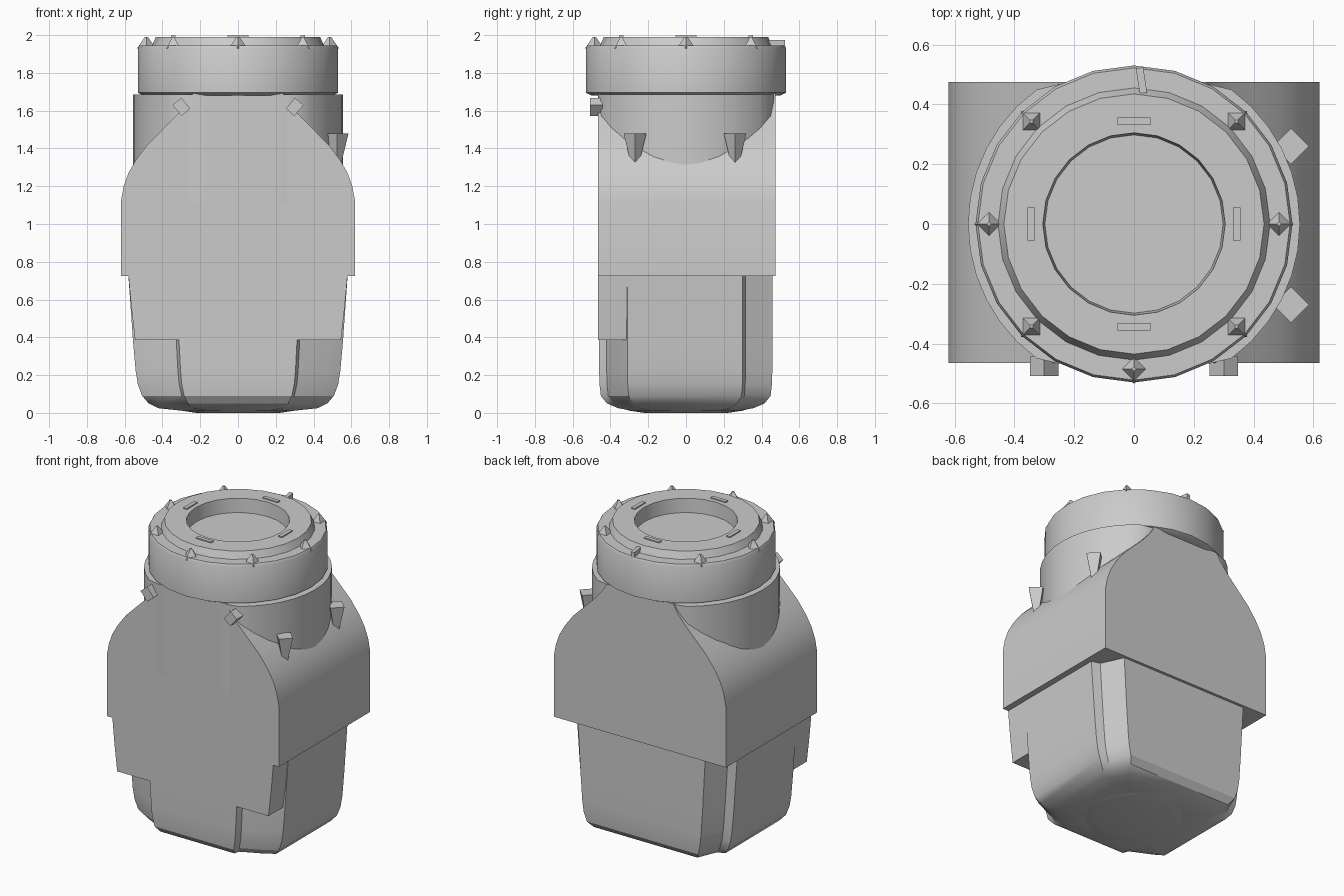
import bpy, bmesh, math
from mathutils import Vector, Matrix

cube = bpy.data.objects.get("Cube")
if cube:
    bpy.data.objects.remove(cube)

grey = bpy.data.materials.new("plain grey")
grey.use_nodes = True
GREY = (0.6, 0.6, 0.6, 1)
grey.diffuse_color = GREY
grey.node_tree.nodes["Principled BSDF"].inputs["Base Color"].default_value = GREY


def finish(bm, name, smooth=True):
    """Turn a bmesh into a named grey object."""
    bmesh.ops.recalc_face_normals(bm, faces=bm.faces)
    mesh = bpy.data.meshes.new(name)
    bm.to_mesh(mesh)
    bm.free()
    mesh.materials.append(grey)
    ob = bpy.data.objects.new(name, mesh)
    bpy.context.collection.objects.link(ob)
    if smooth:
        bpy.ops.object.select_all(action="DESELECT")
        ob.select_set(True)
        bpy.context.view_layer.objects.active = ob
        bpy.ops.object.shade_smooth_by_angle(angle=math.radians(28))
    return ob


def loft(name, rings, smooth=True):
    """Skin a stack of equal-length point rings and cap both ends."""
    bm = bmesh.new()
    rows = [[bm.verts.new(p) for p in ring] for ring in rings]
    for a, b in zip(rows, rows[1:]):
        for i in range(len(a)):
            j = (i + 1) % len(a)
            bm.faces.new((a[i], a[j], b[j], b[i]))
    bm.faces.new(rows[0])
    bm.faces.new(rows[-1])
    return finish(bm, name, smooth)


def mirrored(half):
    """Close a right-hand outline by mirroring it in x."""
    return half + [(-x, z) for x, z in reversed(half)]


def slab(name, half, y0, y1):
    """Extrude a symmetrical front outline along y."""
    outline = mirrored(half)
    return loft(name, [[(x, y, z) for x, z in outline] for y in (y0, y1)])


def circle(r, z, n, limit=9):
    pts = [(r * math.cos(2 * math.pi * i / n), r * math.sin(2 * math.pi * i / n)) for i in range(n)]
    return [(x, max(-limit, min(limit, y)), z) for x, y in pts]


# Arched shell running through the full depth
slab("arched_shell", [(0.62, 0.725), (0.62, 1.12), (0.605, 1.2), (0.58, 1.27), (0.54, 1.34),
                      (0.48, 1.42), (0.4, 1.5), (0.32, 1.58), (0.27, 1.64), (0.24, 1.69)],
     -0.465, 0.475)

# Front panel hanging below the shell
slab("front_panel", [(0.545, 0.385), (0.565, 0.56), (0.58, 0.73)], -0.465, -0.3)

# Lower body with notched corners, rounding under at the base
plan = [(0.32, -0.46), (0.335, -0.42), (0.5, -0.35), (0.57, -0.31),
        (0.57, 0.3), (0.515, 0.315), (0.475, 0.4), (0.45, 0.457)]
# height, width scale, depth scale
levels = [(0.01, 0.5, 0.6), (0.025, 0.74, 0.78), (0.05, 0.83, 0.91), (0.09, 0.89, 0.98), (0.15, 0.93, 0.995),
          (0.22, 0.95, 1), (0.38, 0.975, 1), (0.74, 1.02, 1)]
loft("lower_body", [[(x * w, y * d, z) for x, y in mirrored(plan)] for z, w, d in levels])

# Domed foot under the body
loft("base_foot", [circle(0.22, 0, 20), circle(0.3, 0.012, 20), circle(0.36, 0.03, 20)])

# Neck, flattened flush with the shell front and back
loft("neck", [circle(0.555, z, 40, 0.467) for z in (1.1, 1.685)])

# Cap with a raised ring and a round recess
steps = [(0.5, 1.68), (0.53, 1.695), (0.53, 1.93), (0.522, 1.945), (0.455, 1.945),
         (0.435, 1.99), (0.305, 1.99), (0.298, 1.9)]
loft("cap", [circle(r, z, 24) for r, z in steps])

# Pointed studs around the cap rim
for k in range(8):
    if k == 2:
        continue
    bm = bmesh.new()
    bmesh.ops.create_cone(bm, cap_ends=True, segments=4, radius1=0.05, radius2=0.008, depth=0.06,
                          matrix=Matrix.Rotation(k * math.pi / 4, 4, "Z") @ Matrix.Translation((0.485, 0, 1.96)))
    finish(bm, f"rim_stud_{k + 1}", False)

# Rear rim stop, a thin radial bar
bm = bmesh.new()
bmesh.ops.create_cube(bm, size=1, matrix=Matrix.Translation((0.025, 0.48, 1.955))
                      @ Matrix.Rotation(0.15, 4, "Z") @ Matrix.Diagonal((0.025, 0.085, 0.04, 1)))
finish(bm, "rim_stop", False)

# Small flat marks on the raised ring
for k in range(4):
    bm = bmesh.new()
    bmesh.ops.create_cube(bm, size=1, matrix=Matrix.Rotation(k * math.pi / 2, 4, "Z")
                          @ Matrix.Translation((0.343, 0, 1.993)) @ Matrix.Diagonal((0.025, 0.11, 0.009, 1)))
    finish(bm, f"ring_mark_{k + 1}", False)

# Tilted lugs on the front shoulders
for side, word in ((-1, "right"), (1, "left")):
    bm = bmesh.new()
    bmesh.ops.create_cube(bm, size=1, matrix=Matrix.Translation((side * 0.3, -0.475, 1.62))
                          @ Matrix.Rotation(side * 0.7, 4, "Y") @ Matrix.Diagonal((0.06, 0.065, 0.075, 1)))
    finish(bm, f"{word}_lug", False)

# Wedge ribs where the neck meets the left shoulder
for y, word in ((-0.27, "front"), (0.26, "rear")):
    bm = bmesh.new()
    bmesh.ops.create_cone(bm, cap_ends=True, segments=4, radius1=0.012, radius2=0.06, depth=0.2,
                          matrix=Matrix.Translation((0.525, y, 1.38)))
    finish(bm, f"{word}_shoulder_rib", False)
